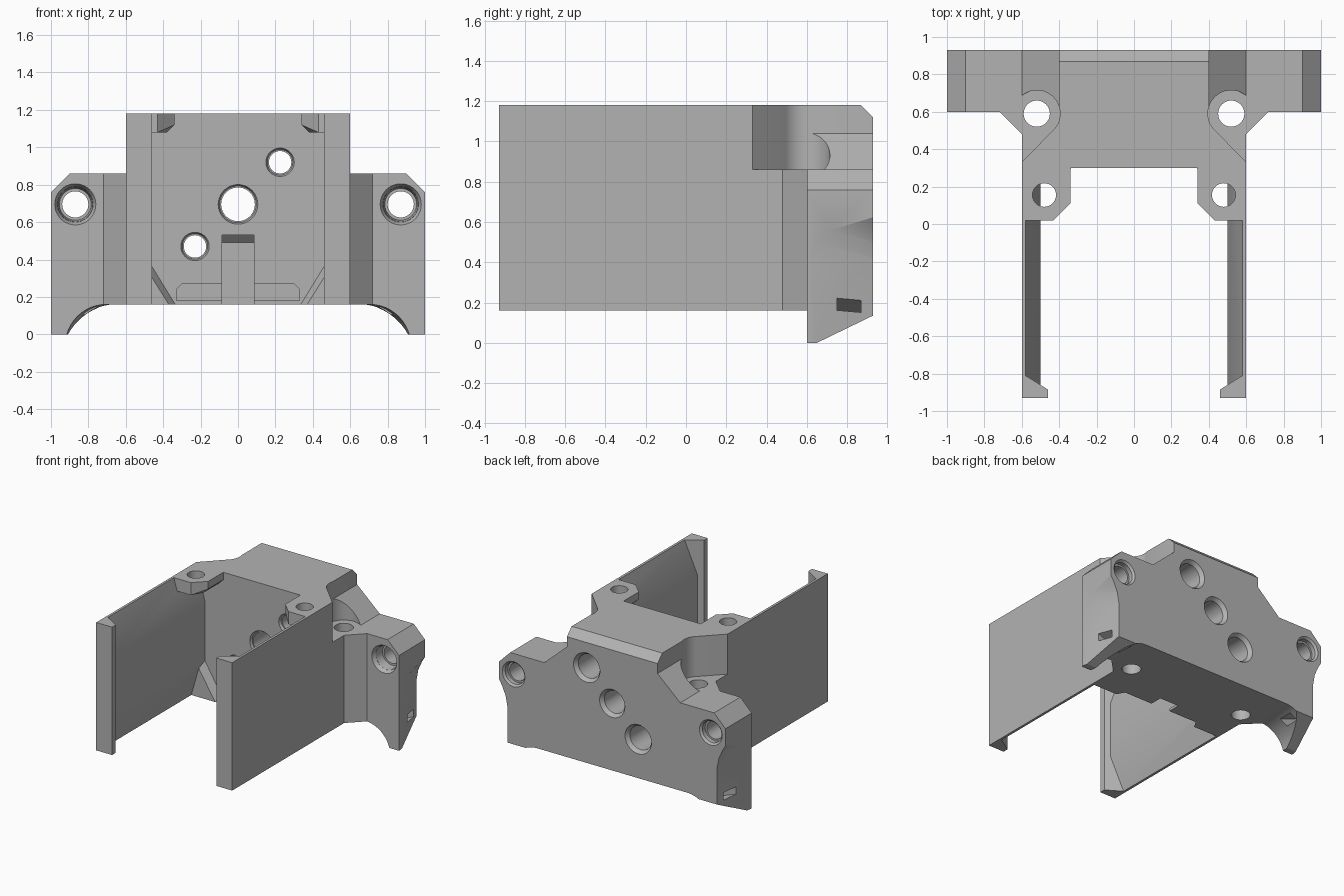
import bpy, bmesh, math
from mathutils import Vector

if "Cube" in bpy.data.objects:
    bpy.data.objects.remove(bpy.data.objects["Cube"])

grey = bpy.data.materials.new("plain_grey")
grey.use_nodes = True
grey.diffuse_color = (0.45, 0.45, 0.45, 1)
grey.node_tree.nodes["Principled BSDF"].inputs["Base Color"].default_value = grey.diffuse_color


def hull(name, points):
    """Convex solid around the points."""
    bm = bmesh.new()
    for p in points:
        bm.verts.new(p)
    res = bmesh.ops.convex_hull(bm, input=bm.verts)
    loose = [g for g in res["geom_interior"] + res["geom_unused"] if isinstance(g, bmesh.types.BMVert)]
    bmesh.ops.delete(bm, geom=list(set(loose)), context='VERTS')
    bmesh.ops.dissolve_limit(bm, angle_limit=0.01, verts=bm.verts, edges=bm.edges)
    bmesh.ops.recalc_face_normals(bm, faces=bm.faces)
    mesh = bpy.data.meshes.new(name)
    bm.to_mesh(mesh)
    bm.free()
    mesh.materials.append(grey)
    obj = bpy.data.objects.new(name, mesh)
    bpy.context.collection.objects.link(obj)
    return obj


def place(axis, a, b, t):
    return {"x": (t, a, b), "y": (a, t, b), "z": (a, b, t)}[axis]


def prism(name, axis, lo, hi, profile, side=1):
    """Convex profile extruded along an axis, optionally mirrored in x."""
    pts = [place(axis, a, b, t) for t in (lo, hi) for a, b in profile]
    return hull(name, [(side * x, y, z) for x, y, z in pts])


def box(name, x, y, z):
    return prism(name, "z", z[0], z[1], [(x[0], y[0]), (x[1], y[0]), (x[1], y[1]), (x[0], y[1])])


def cone(name, axis, a, b, t0, r0, t1, r1, n=40):
    pts = []
    for t, r in ((t0, r0), (t1, r1)):
        for i in range(n):
            w = 2 * math.pi * i / n
            pts.append(place(axis, a + r * math.cos(w), b + r * math.sin(w), t))
    return hull(name, pts)


def combine(target, other, operation):
    mod = target.modifiers.new("combine", 'BOOLEAN')
    mod.operation = operation
    mod.solver = 'EXACT'
    mod.object = other
    bpy.context.view_layer.objects.active = target
    bpy.ops.object.modifier_apply(modifier=mod.name)
    bpy.data.objects.remove(other)


body = box("bracket_body", (-0.6, 0.6), (0.3, 0.93), (0.16, 1.18))


def add(obj):
    combine(body, obj, 'UNION')


def cut(obj):
    combine(body, obj, 'DIFFERENCE')


for s in (1, -1):
    # Ear with chamfered outer corner, and the wedge joining it to the body
    ear = prism("ear", "y", 0.6, 0.93, [(0.5, 0), (1, 0), (1, 0.76), (0.9, 0.86), (0.5, 0.86)], s)
    # Curved underside that leaves a thin leg
    arc = [(0.7 + 0.22 * math.sin(i * math.pi / 24), -0.06 + 0.22 * math.cos(i * math.pi / 24))
           for i in range(13)] + [(0.4, 0.16), (0.4, -0.2), (0.92, -0.2)]
    under = hull("under_cut", [(s * (x + dx), y, z) for x, z in arc for y, dx in ((0.55, 0.01), (0.95, -0.04))])
    combine(ear, under, 'DIFFERENCE')
    slope = prism("leg_slope", "x", 0.4, 1.2, [(0.63, -0.01), (0.68, 0.005), (0.95, 0.145), (0.95, -0.1), (0.63, -0.1)], s)
    combine(ear, slope, 'DIFFERENCE')
    # Scoop in the outer side
    scoop = [(1, 0.62, -0.1), (1, 0.62, 0.4), (1, 0.65, 0.5), (1, 0.72, 0.56), (1, 0.95, 0.63),
             (0.97, 0.95, 0.58), (0.935, 0.95, 0.5), (0.92, 0.95, 0.42), (0.92, 0.95, -0.1)]
    combine(ear, hull("scoop", [(s * (x + d * (1.2 - x)), y, z) for x, y, z in scoop for d in (0, 1)]), 'DIFFERENCE')
    # Slanted strap slot
    slot = prism("slot", "y", 0.75, 0.87, [(1.1, 0.27), (1.1, 0.21), (0.72, 0.07), (0.72, 0.13)], s)
    combine(ear, slot, 'DIFFERENCE')
    add(ear)
    add(prism("side_wedge", "z", 0.16, 0.86, [(0.5, 0.38), (0.72, 0.6), (0.72, 0.65), (0.5, 0.65)], s))

    # Screw pocket on the shoulder
    cut(prism("pocket", "z", 0.86, 1.3, [(0.7, 0.23), (0.432, 0.502), (0.52, 0.59), (0.7, 0.59)], s))
    cut(prism("shoulder", "y", 0.59, 1, [(0.4, 1.3), (0.4, 1.04), (0.6, 0.86), (0.65, 0.86), (0.65, 1.3)], s))
    cut(cone("pocket_round", "z", s * 0.52, 0.59, 0.86, 0.125, 1.3, 0.125))
    cut(cone("screw_hole", "z", s * 0.52, 0.59, 0.0, 0.07, 1.0, 0.07))

    # Side arm, bulged inside, with a lip at its front end
    arm = prism("arm", "y", -0.92, 0.32, [(0.6, 0.16), (0.6, 1.18), (0.58, 1.18), (0.5, 0.9), (0.5, 0.44), (0.58, 0.16)], s)
    lip = prism("lip", "z", 0.16, 1.18, [(0.6, -0.93), (0.46, -0.93), (0.46, -0.885), (0.58, -0.81), (0.6, -0.81)], s)
    combine(arm, lip, 'UNION')
    # Screw tab at the top of the arm
    outline = [(0.6, 0.02), (0.43, 0.02), (0.34, 0.11), (0.34, 0.32), (0.6, 0.32)]
    tab = hull("tab", [(s * x, y, z) for x, y in outline for z in (1.12, 1.18)]
               + [(s * max(x, 0.38), y, 1.08) for x, y in outline])
    combine(tab, cone("tab_hole", "z", s * 0.48, 0.155, 1.0, 0.063, 1.3, 0.063), 'DIFFERENCE')
    combine(arm, tab, 'UNION')
    add(arm)
    # Gusset in the lower corner
    add(hull("gusset", [(s * x, y, z) for x, y, z in
                        [(0.33, 0.31, 0.16), (0.52, 0.31, 0.47), (0.59, 0.31, 0.16), (0.59, 0.31, 0.47),
                         (0.37, 0.24, 0.16), (0.52, 0.24, 0.4), (0.59, 0.24, 0.16), (0.59, 0.24, 0.4)]]))

    # Ear bolt holes with recessed rims
    for y0, r0, y1, r1 in ((0.5, 0.07, 1, 0.07), (0.59, 0.115, 0.63, 0.095), (0.62, 0.095, 0.7, 0.085),
                           (0.88, 0.085, 0.94, 0.085), (0.915, 0.085, 0.935, 0.105)):
        cut(cone("bolt_hole", "y", s * 0.87, 0.695, y0, r0, y1, r1))

# Chamfer along the rear top edge
cut(prism("rear_chamfer", "x", -0.7, 0.7, [(0.86, 1.19), (0.94, 1.11), (0.94, 1.19)]))

# Three diagonal holes through the back wall
for x, z, bore, back in ((0.225, 0.92, 0.06, 0.095), (0, 0.695, 0.09, 0.09), (-0.23, 0.47, 0.06, 0.095)):
    cut(cone("bore", "y", x, z, 0.2, bore, 1, bore))
    cut(cone("front_rim", "y", x, z, 0.29, bore + 0.02, 0.32, bore + 0.008))
    cut(cone("rear_bore", "y", x, z, 0.5, back, 1, back))
    cut(cone("rear_rim", "y", x, z, 0.9, back, 0.935, back + 0.025))

# Cable groove and wide slot in the inner wall
cut(prism("groove", "x", -0.085, 0.085, [(0.25, 0.1), (0.25, 0.53), (0.36, 0.53), (0.4, 0.49), (0.4, 0.1)]))
cut(prism("wide_slot", "y", 0.25, 0.37, [(-0.33, 0.18), (-0.33, 0.24), (-0.3, 0.27), (0.3, 0.27), (0.33, 0.24), (0.33, 0.18)]))

# Smooth curved faces, keep edges sharp
bpy.ops.object.select_all(action='DESELECT')
body.select_set(True)
bpy.context.view_layer.objects.active = body
bpy.ops.object.shade_smooth_by_angle(angle=math.radians(25))
